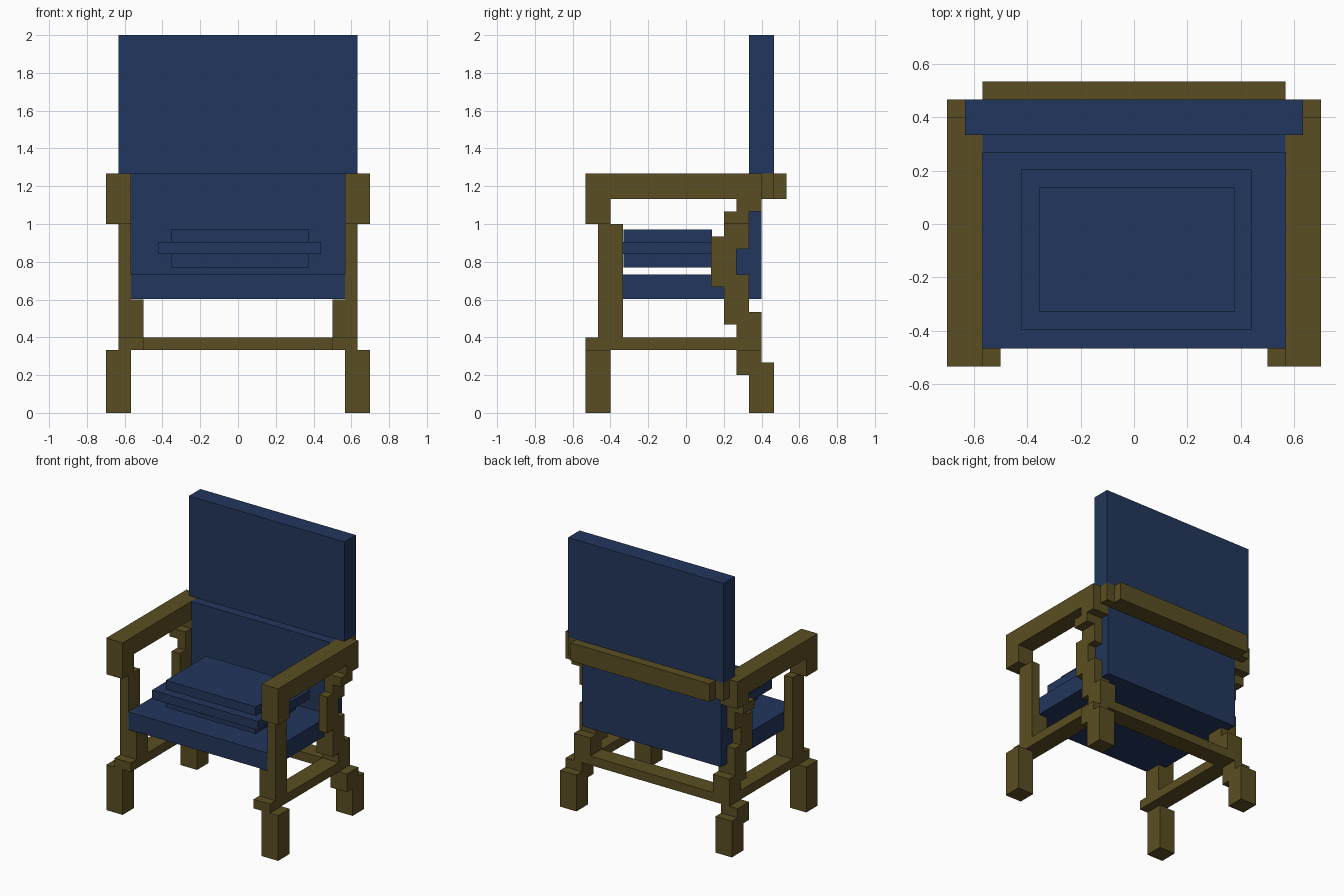
import bpy, bmesh
from mathutils import Matrix, Vector

if "Cube" in bpy.data.objects:
    bpy.data.objects.remove(bpy.data.objects["Cube"])

U = 1 / 15  # block size: the whole chair sits on this grid


def material(name, rgb):
    m = bpy.data.materials.new(name)
    m.diffuse_color = (*rgb, 1)
    m.use_nodes = True
    m.node_tree.nodes["Principled BSDF"].inputs["Base Color"].default_value = m.diffuse_color
    return m


WOOD = material("olive wood", (0.102, 0.076, 0.016))
CLOTH = material("navy cloth", (0.016, 0.037, 0.109))


def part(name, mat, boxes, mirror=False):
    """Boxes are (x0, x1, y0, y1, z0, z1) in block units."""
    bm = bmesh.new()
    for x0, x1, y0, y1, z0, z1 in boxes:
        centre = Vector((x0 + x1, y0 + y1, z0 + z1)) * U / 2
        size = ((x1 - x0) * U, (y1 - y0) * U, (z1 - z0) * U, 1)
        bmesh.ops.create_cube(bm, size=1, matrix=Matrix.Translation(centre) @ Matrix.Diagonal(size))
    me = bpy.data.meshes.new(name)
    bm.to_mesh(me)
    bm.free()
    me.materials.append(mat)
    ob = bpy.data.objects.new(name, me)
    bpy.context.collection.objects.link(ob)
    if mirror:
        mod = ob.modifiers.new("mirror", 'MIRROR')
        mod.use_axis = (True, False, False)
    return ob


OUT, MID, THIN = (8.5, 10.5), (7.5, 9.5), (8.5, 9.5)  # x ranges of frame pieces

# Front legs: foot, inward ledge, post that narrows beside the seat
part("front_leg", WOOD, [
    (*OUT, -8, -6, 0, 5),
    (*MID, -8, -6, 5, 6),
    (*MID, -7, -5, 6, 9),
    (*THIN, -7, -5, 9, 15),
], True)

# Back legs: stepped curve bulging forward at seat height
part("back_leg", WOOD, [
    (*OUT, 5, 7, 0, 4),
    (*OUT, 4, 6, 3, 5),
    (*MID, 4, 6, 5, 8),
    (*MID, 3, 5, 7, 9),
    (*THIN, 3, 5, 9, 11),
    (*THIN, 2, 4, 10, 14),
    (*THIN, 3, 5, 13, 15),
    (*OUT, 3, 5, 15, 16),
    (*OUT, 4, 6, 16, 17),
], True)

# Armrests with a dropped front end
part("armrest", WOOD, [
    (*OUT, -8, 6, 17, 19),
    (*OUT, -8, -6, 15, 17),
], True)

# Stepped rail across the back
part("back_rail", WOOD, [
    (-9.5, 9.5, 6, 7, 17, 19),
    (-8.5, 8.5, 7, 8, 17, 19),
])

# Low stretchers at the sides and back
part("side_stretcher", WOOD, [(*MID, -6, 4, 5, 6)], True)
part("back_stretcher", WOOD, [(-7.5, 7.5, 4, 6, 5, 6)])

# Upholstery
part("seat", CLOTH, [(-8.5, 8.5, -7, 4, 9.05, 11)])
part("lower_backrest", CLOTH, [(-8.5, 8.5, 4, 6, 9.05, 19)])
part("upper_backrest", CLOTH, [(-9.5, 9.5, 5, 7, 19, 30)])

# Loose cushion, wider in the middle, hovering just above the seat
part("cushion", CLOTH, [
    (-5.33, 5.63, -4.95, 2.05, 11.55, 12.6),
    (-6.35, 6.6, -5.95, 3.07, 12.6, 13.58),
    (-5.33, 5.63, -4.95, 2.05, 13.58, 14.55),
])
